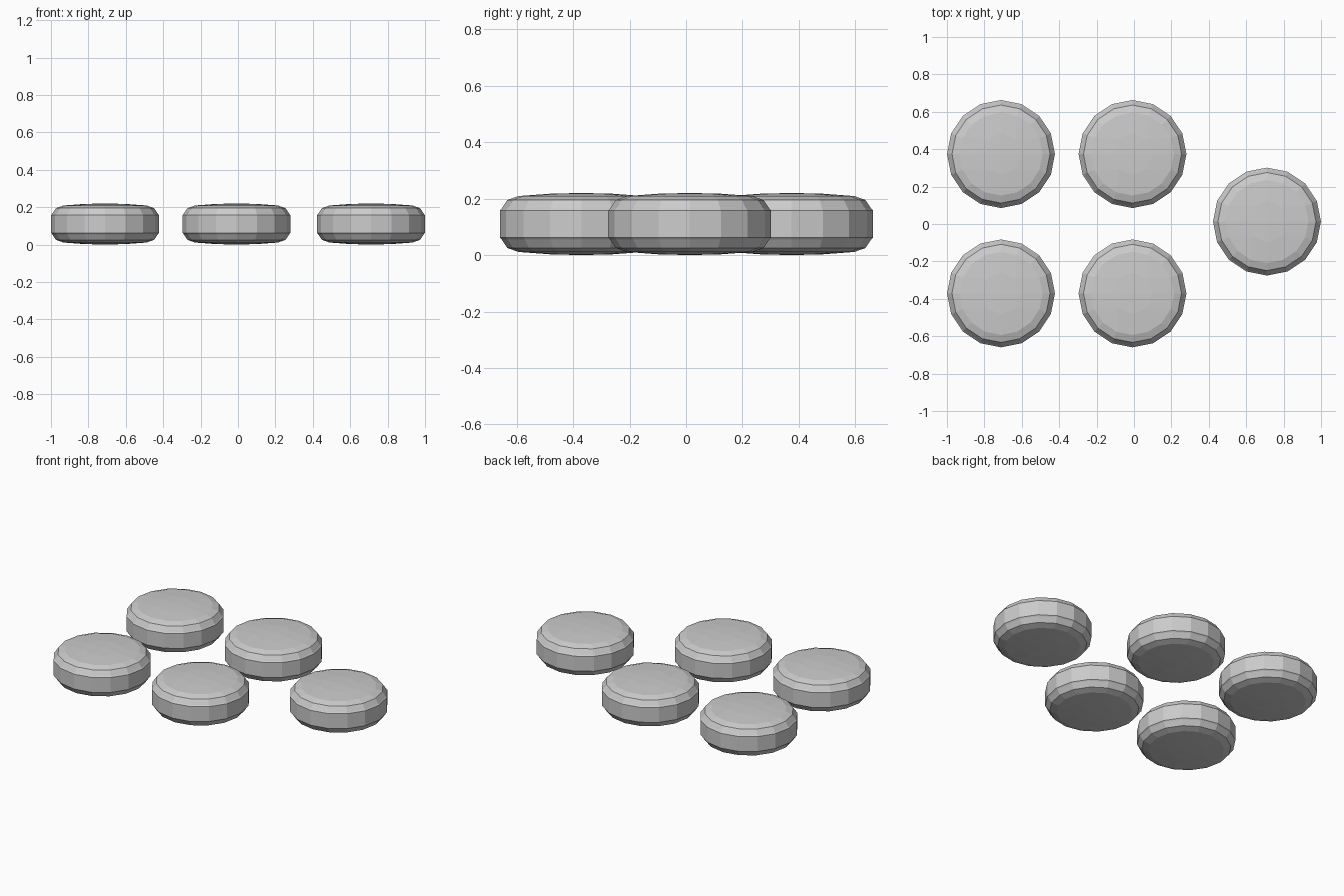
import bpy, bmesh, math

if "Cube" in bpy.data.objects:
    bpy.data.objects.remove(bpy.data.objects["Cube"])

MID = 0.11  # half of the pad thickness
# side profile (radius, height above the middle plane), from cap rim to equator
RIM = [(0.222, 0.099), (0.262, 0.085), (0.282, 0.055), (0.2885, 0.048), (0.2885, 0.0)]


def disc_point(a, b, radius):
    """Map a square-grid point to a disc with evenly spaced rim angles."""
    m = max(abs(a), abs(b))
    if m < 1e-6:
        return 0.0, 0.0, 0.0
    if abs(a) >= abs(b):
        ang = math.pi / 4 * b / a + (math.pi if a < 0 else 0)
    else:
        ang = math.pi / 2 - math.pi / 4 * a / b + (math.pi if b < 0 else 0)
    return m * radius * math.cos(ang), m * radius * math.sin(ang), m


def pad_mesh():
    bm = bmesh.new()
    # quad-grid cap, slightly domed
    bmesh.ops.create_grid(bm, x_segments=4, y_segments=4, size=1)
    r0, z0 = RIM[0]
    for v in bm.verts:
        x, y, m = disc_point(v.co.x, v.co.y, r0)
        v.co = (x, y, MID - (MID - z0) * m * m)
    # rounded side, ring by ring down to the equator
    edges = [e for e in bm.edges if e.is_boundary]
    for r, z in RIM[1:]:
        new = bmesh.ops.extrude_edge_only(bm, edges=edges)["geom"]
        for v in (g for g in new if isinstance(g, bmesh.types.BMVert)):
            k = r / math.hypot(v.co.x, v.co.y)
            v.co = (v.co.x * k, v.co.y * k, z)
        edges = [g for g in new if isinstance(g, bmesh.types.BMEdge) and g.is_boundary]
    bmesh.ops.recalc_face_normals(bm, faces=bm.faces)
    if sum(f.normal.z for f in bm.faces) < 0:
        bmesh.ops.reverse_faces(bm, faces=bm.faces)
    me = bpy.data.meshes.new("round_pad")
    bm.to_mesh(me)
    bm.free()
    return me


# five identical pads: a 2x2 block and one single pad on the right
mesh = pad_mesh()
for i, (x, y) in enumerate([(-0.711, 0.374), (-0.711, -0.371), (-0.008, 0.374),
                            (-0.008, -0.371), (0.711, 0.013)], 1):
    ob = bpy.data.objects.new(f"round_pad_{i}", mesh)
    bpy.context.collection.objects.link(ob)
    ob.location = (x, y, MID)
    # lower half mirrors the upper half
    mod = ob.modifiers.new("lower_half", 'MIRROR')
    mod.use_axis = (False, False, True)
